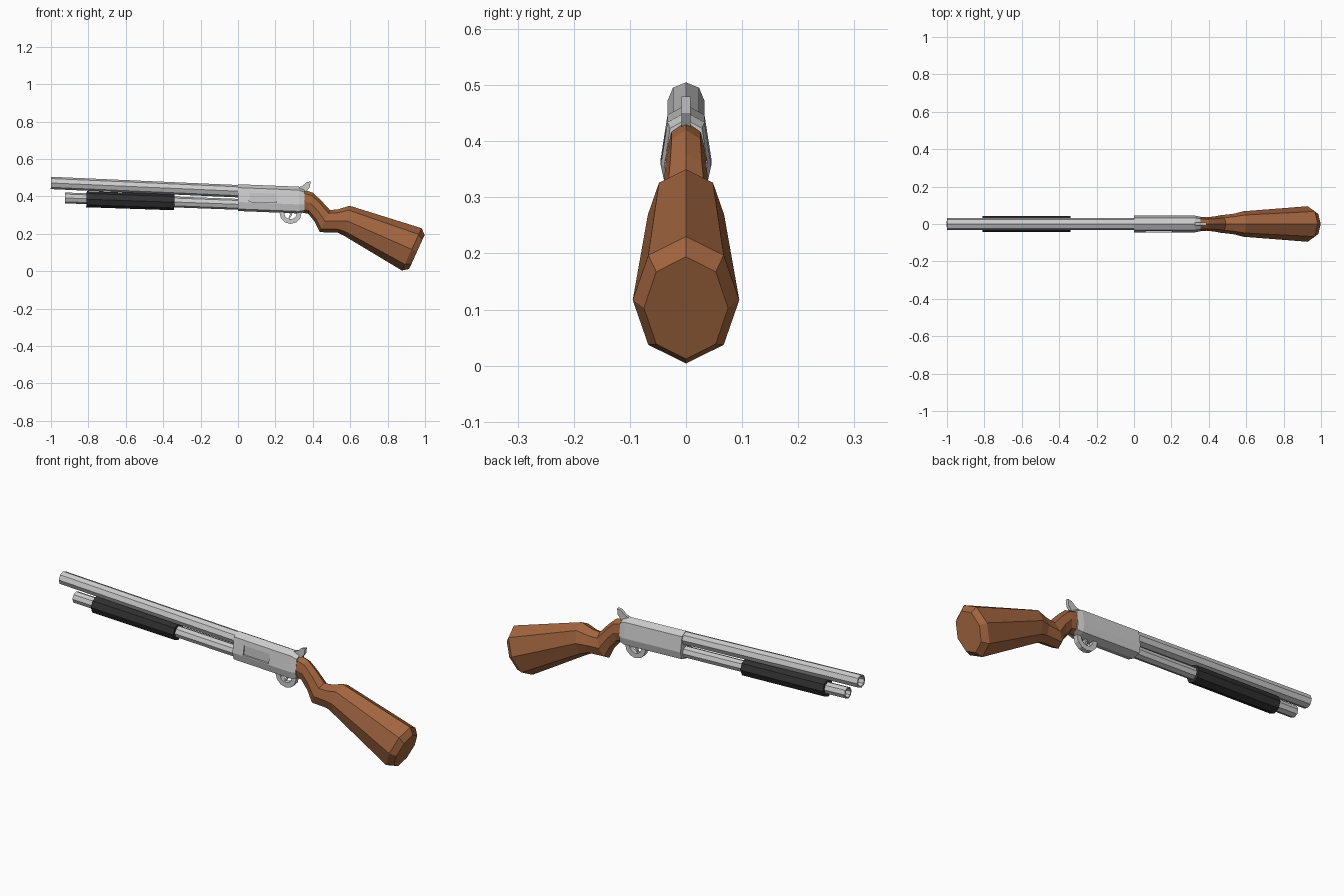
import bpy, bmesh
from math import sin, cos, pi, atan2
from mathutils import Vector

if "Cube" in bpy.data.objects:
    bpy.data.objects.remove(bpy.data.objects["Cube"])


def material(name, rgb):
    m = bpy.data.materials.new(name)
    m.diffuse_color = (*rgb, 1)
    m.use_nodes = True
    m.node_tree.nodes["Principled BSDF"].inputs["Base Color"].default_value = m.diffuse_color
    return m


wood = material("wood", (0.36, 0.13, 0.05))
dark = material("dark_grip", (0.03, 0.03, 0.03))


def loft(name, rings, mat=None):
    """Skin a list of equal-sized point rings and cap both ends."""
    bm = bmesh.new()
    rows = [[bm.verts.new(p) for p in ring] for ring in rings]
    n = len(rows[0])
    for a, b in zip(rows, rows[1:]):
        for i in range(n):
            j = (i + 1) % n
            bm.faces.new((a[i], a[j], b[j], b[i]))
    bm.faces.new(rows[0])
    bm.faces.new(rows[-1])
    bmesh.ops.recalc_face_normals(bm, faces=bm.faces)
    mesh = bpy.data.meshes.new(name)
    bm.to_mesh(mesh)
    bm.free()
    ob = bpy.data.objects.new(name, mesh)
    bpy.context.collection.objects.link(ob)
    if mat:
        mesh.materials.append(mat)
    return ob


def octagon(top, bottom, w):
    """Octagon, point up, spanned by its top and bottom (x, z) and half width."""
    t, b = Vector((top[0], 0, top[1])), Vector((bottom[0], 0, bottom[1]))
    mid, up = (t + b) / 2, (t - b) / 2
    return [mid + up * cos(k * pi / 4) + Vector((0, w * sin(k * pi / 4), 0))
            for k in range(8)]


def tube(name, start, end, r, bore=None, mat=None):
    """Eight-sided tube between two (x, z) points, with an optional open bore."""
    a, b = Vector(start), Vector(end)
    d = (b - a).normalized()
    up = Vector((-d.y, d.x))

    def ring(p, rad):
        return octagon(p + up * rad, p - up * rad, rad)

    rings = [ring(a, r), ring(b, r)]
    if bore:
        rings = [ring(a + d * 0.3, bore), ring(a, bore)] + rings
    return loft(name, rings, mat)


def plate(name, outline, half):
    """Flat (x, z) outline given a thickness across y."""
    return loft(name, [[(x, y, z) for x, z in outline] for y in (-half, half)])


# Barrel, magazine tube and sliding fore-end
tube("barrel", (-1.0, 0.472), (0.02, 0.427), 0.033, 0.025)
tube("magazine_tube", (-0.925, 0.392), (0.02, 0.357), 0.029, 0.022)
tube("fore_end", (-0.81, 0.385), (-0.34, 0.369), 0.043, mat=dark)


# Receiver
def receiver_ring(x, dz, s=1.0):
    half = [(0.033, 0.447), (0.045, 0.37), (0.037, 0.333)]
    pts = [(0, 0.465)] + half + [(0, 0.322)] + [(-y, z) for y, z in half[::-1]]
    return [(x, y * s, 0.39 + (z - 0.39) * s + dz) for y, z in pts]


receiver = loft("receiver", [receiver_ring(0, 0), receiver_ring(0.325, -0.013),
                             receiver_ring(0.355, -0.016, 0.86)])

# Shallow ejection port on the front side
bpy.ops.mesh.primitive_cube_add(size=1, location=(0.133, -0.05, 0.393),
                                rotation=(0, 0.04, 0))
cutter = bpy.context.object
cutter.name = "port_cutter"
cutter.scale = (0.145, 0.03, 0.048)
cutter.hide_render = True
cut = receiver.modifiers.new("port", "BOOLEAN")
cut.operation = "DIFFERENCE"
cut.solver = "EXACT"
cut.object = cutter
bpy.context.view_layer.objects.active = receiver
bpy.ops.object.modifier_apply(modifier=cut.name)
bpy.data.objects.remove(cutter)

# Trigger guard, trigger and hammer
angles = [pi + k * pi / 6 for k in range(7)]
arc = [(0.281 + r * cos(a), 0.312 + r * sin(a)) for r, seq in
       ((0.059, angles), (0.034, angles[::-1])) for a in seq]
arc[7:7] = [(0.34, 0.325), (0.315, 0.325)]
arc += [(0.247, 0.325), (0.222, 0.325)]
plate("trigger_guard", arc, 0.012)
plate("trigger", [(0.275, 0.325), (0.295, 0.325), (0.288, 0.3), (0.276, 0.282),
                  (0.27, 0.284), (0.277, 0.302)], 0.006)
plate("hammer", [(0.315, 0.445), (0.345, 0.457), (0.366, 0.475), (0.388, 0.48),
                 (0.384, 0.45), (0.362, 0.42), (0.33, 0.42)], 0.008)

# Stock: grip, comb and chamfered butt
stock = [((0.345, 0.438), (0.345, 0.312), 0.037),
         ((0.40, 0.42), (0.375, 0.308), 0.036),
         ((0.445, 0.378), (0.41, 0.265), 0.04),
         ((0.492, 0.327), (0.437, 0.209), 0.047),
         ((0.535, 0.331), (0.535, 0.206), 0.055),
         ((0.597, 0.35), (0.57, 0.188), 0.068),
         ((0.982, 0.23), (0.876, 0.004), 0.095),
         ((0.998, 0.194), (0.915, 0.012), 0.075)]
loft("stock", [octagon(*s) for s in stock], wood)
